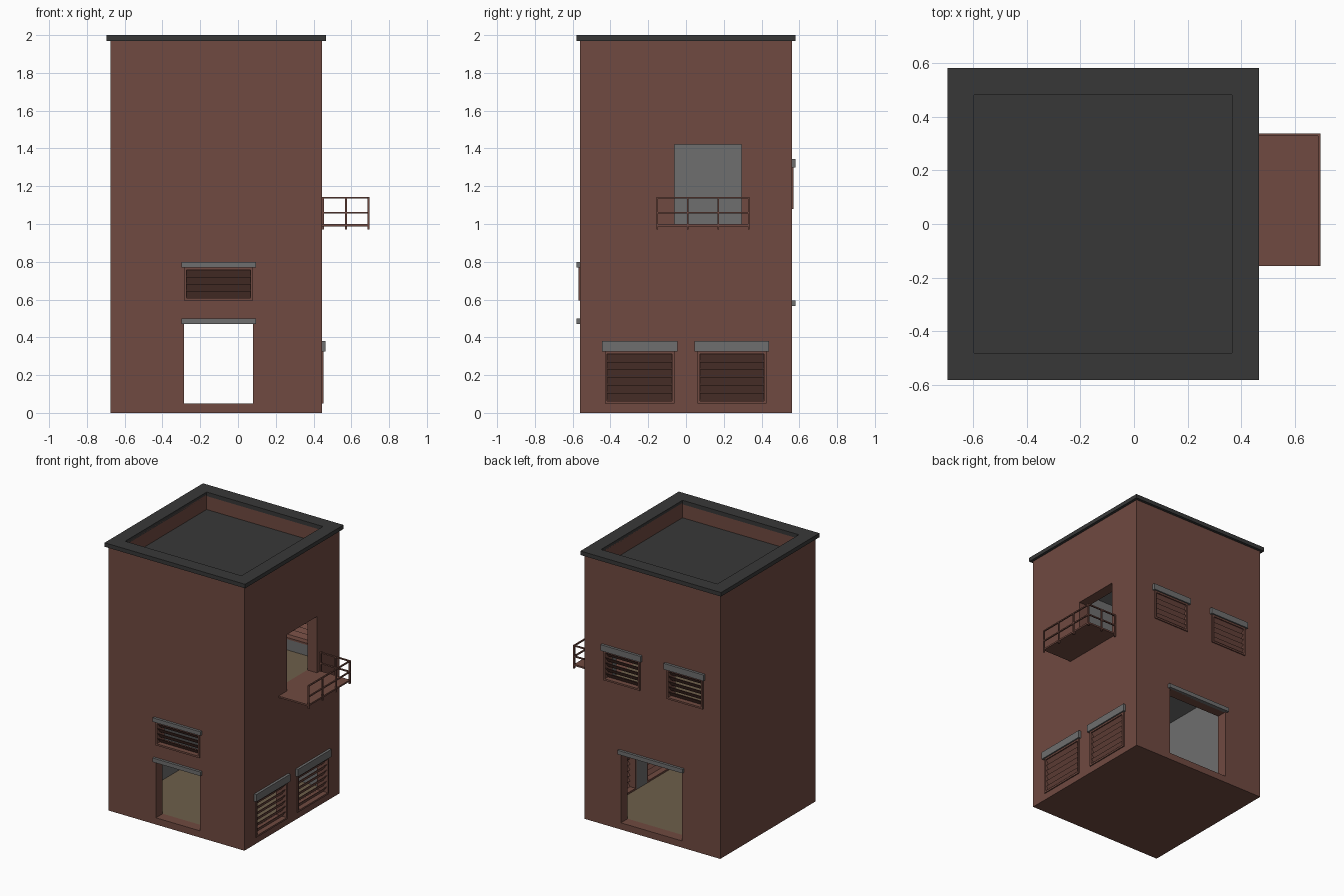
import bpy, bmesh
from mathutils import Vector

if "Cube" in bpy.data.objects:
    bpy.data.objects.remove(bpy.data.objects["Cube"])


def mat(name, c):
    m = bpy.data.materials.new(name)
    m.diffuse_color = (*c, 1)
    m.use_nodes = True
    m.node_tree.nodes["Principled BSDF"].inputs["Base Color"].default_value = m.diffuse_color
    return m


BRICK = mat("brick_red", (0.162, 0.068, 0.052))
GREY = mat("concrete_grey", (0.156, 0.156, 0.156))
DARK = mat("roof_dark", (0.039, 0.039, 0.039))
TAN = mat("floor_tan", (0.155, 0.113, 0.068))

X0, X1, Y, T = -0.675, 0.445, 0.56, 0.08      # outer walls and thickness
IX0, IX1, IY = X0 + T, X1 - T, Y - T          # inner wall planes


def add_box(bm, lo, hi):
    lo, hi = [min(a, b) for a, b in zip(lo, hi)], [max(a, b) for a, b in zip(lo, hi)]
    for v in bmesh.ops.create_cube(bm, size=1)["verts"]:
        v.co = Vector([l if c < 0 else h for c, l, h in zip(v.co, lo, hi)])


def finish(bm, name, m):
    bmesh.ops.recalc_face_normals(bm, faces=bm.faces)
    me = bpy.data.meshes.new(name)
    bm.to_mesh(me)
    bm.free()
    me.materials.append(m)
    ob = bpy.data.objects.new(name, me)
    bpy.context.collection.objects.link(ob)
    return ob


def boxes(name, m, pairs):
    bm = bmesh.new()
    for lo, hi in pairs:
        add_box(bm, lo, hi)
    return finish(bm, name, m)


def place(side, u, d, z):
    """Point on a wall: u along it, d outwards from it."""
    return {"front": (u, -Y - d, z), "back": (u, Y + d, z), "right": (X1 + d, u, z)}[side]


# side, u range, z range, lintel height, louvered
OPENINGS = [
    ("front_door", "front", -0.285, 0.08, 0.05, 0.47, 0.03, False),
    ("front_window", "front", -0.285, 0.08, 0.595, 0.77, 0.03, True),
    ("back_door", "back", -0.36, 0.145, 0.05, 0.565, 0.03, False),
    ("back_window_a", "back", -0.015, 0.285, 1.08, 1.30, 0.045, True),
    ("back_window_b", "back", -0.535, -0.235, 1.08, 1.30, 0.045, True),
    ("side_window_a", "right", -0.43, -0.06, 0.05, 0.325, 0.055, True),
    ("side_window_b", "right", 0.06, 0.425, 0.05, 0.325, 0.055, True),
    ("balcony_door", "right", -0.06, 0.295, 1.0, 1.42, 0, False),
]

# hollow body: two rooms, a roof recess and all openings cut out
body = boxes("walls", BRICK, [((X0, -Y, 0), (X1, Y, 1.98))])
cuts = [((IX0, -IY, a), (IX1, IY, b)) for a, b in ((0.05, 0.95), (1.0, 1.82), (1.87, 2.1))]
for name, side, a, b, z0, z1, lh, louver in OPENINGS:
    cuts.append((place(side, a, 0.05, z0), place(side, b, -T - 0.01, z1)))
cutters = []
for i, c in enumerate(cuts):
    ob = boxes("cutter_%d" % i, BRICK, [c])
    ob.hide_render = True
    mod = body.modifiers.new("cut", "BOOLEAN")
    mod.operation, mod.solver, mod.object = "DIFFERENCE", "EXACT", ob
    cutters.append(ob)
bpy.context.view_layer.update()
dg = bpy.context.evaluated_depsgraph_get()
me = bpy.data.meshes.new_from_object(body.evaluated_get(dg))
body.modifiers.clear()
body.data = me
for ob in cutters:
    bpy.data.objects.remove(ob)

# interior colours by position and direction
me.materials.clear()
for m in (BRICK, GREY, DARK, TAN):
    me.materials.append(m)
for p in me.polygons:
    c, n, e = p.center, p.normal, 0.002
    inside = IX0 - e < c.x < IX1 + e and abs(c.y) < IY + e
    p.material_index = 0
    if not inside or c.z < 0.02:
        continue
    if n.z > 0.9 and c.z < 1.9:
        p.material_index = 2 if c.z > 1.5 else 3
    elif n.z < -0.9:
        p.material_index = 1
    elif c.z < 1.83 and (min(abs(c.x - IX0), abs(c.x - IX1)) < e and abs(n.x) > 0.9
                         or abs(abs(c.y) - IY) < e and abs(n.y) > 0.9):
        p.material_index = 1

# lintels, louver frames and slats
for name, side, a, b, z0, z1, lh, louver in OPENINGS:
    if lh:
        boxes(name + "_lintel", GREY,
              [(place(side, a - 0.015, -0.01, z1), place(side, b + 0.015, 0.019, z1 + lh))])
    if not louver:
        continue
    f = 0.013
    boxes(name + "_frame", BRICK, [
        (place(side, u0, -T, w0), place(side, u1, 0.008, w1)) for u0, u1, w0, w1 in (
            (a, a + f, z0, z1), (b - f, b, z0, z1),
            (a + f, b - f, z0, z0 + f), (a + f, b - f, z1 - f, z1))])
    bm = bmesh.new()
    count = round((z1 - z0 - 2 * f) / 0.042)
    pitch = (z1 - z0 - 2 * f) / count
    for i in range(count):
        z = z0 + f + i * pitch
        prof = [(-0.035, z), (-0.03, z), (0.0, z + pitch), (-0.005, z + pitch)]
        ends = [[bm.verts.new(place(side, u, d, w)) for d, w in prof]
                for u in (a + f, b - f)]
        bm.faces.new(ends[0])
        bm.faces.new(ends[1])
        for k in range(4):
            j = (k + 1) % 4
            bm.faces.new((ends[0][k], ends[0][j], ends[1][j], ends[1][k]))
    finish(bm, name + "_slats", BRICK)

# roof cap ring
CX0, CX1, CY = X0 - 0.02, X1 + 0.02, Y + 0.02
boxes("roof_cap", DARK, [
    ((CX0, -CY, 1.97), (CX1, -IY, 2)), ((CX0, IY, 1.97), (CX1, CY, 2)),
    ((CX0, -IY, 1.97), (IX0, IY, 2)), ((IX1, -IY, 1.97), (CX1, IY, 2))])

# balcony platform, railed on the outer and back edges
BY0, BY1, BX = -0.157, 0.337, 0.695
boxes("balcony_floor", BRICK, [((X1, BY0, 0.988), (BX - 0.004, BY1 - 0.004, 1.0))])
R = 0.01
rails = []
for z in (1.055, 1.135):
    rails.append(((BX - R, BY0, z), (BX, BY1, z + R * 0.9)))
    rails.append(((X1, BY1 - R, z), (BX, BY1, z + R * 0.9)))
boxes("balcony_rails", BRICK, rails)
step = (BY1 - BY0 - R) / 3
posts = [((BX - R, BY0 + i * step, 0.97), (BX, BY0 + i * step + R, 1.14)) for i in range(4)]
posts += [((x, BY1 - R, 0.97), (x + R, BY1, 1.14)) for x in (X1 + 0.001, 0.567)]
boxes("balcony_posts", BRICK, posts)
